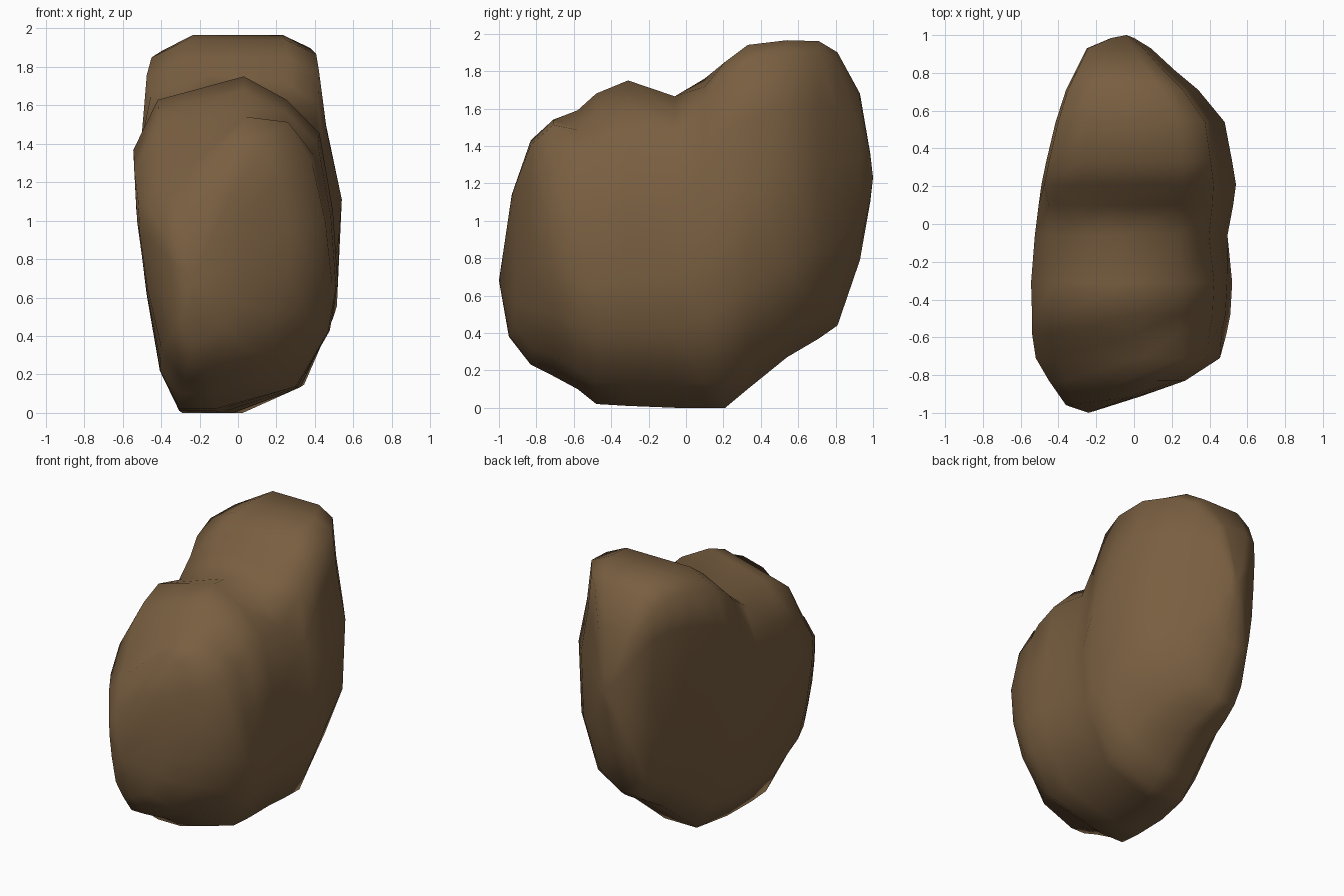
import bpy
import bmesh

cube = bpy.data.objects.get("Cube")
if cube:
    bpy.data.objects.remove(cube, do_unlink=True)

# Matte brown stone
stone = bpy.data.materials.new("brown_stone")
stone.use_nodes = True
brown = (0.19, 0.113, 0.052, 1)
stone.diffuse_color = brown
shader = next(n for n in stone.node_tree.nodes if n.type == "BSDF_PRINCIPLED")
shader.inputs["Base Color"].default_value = brown
shader.inputs["Roughness"].default_value = 0.9

# Unit cross-sections: lopsided front ledge, peaked front lobe, square back lobe
ledge = [(-.5, 0), (-.75, .12), (-.9, .35), (-.98, .55), (-1, .68),
         (-.78, .77), (.15, 1), (.6, .98), (.86, .82), (1, .6),
         (.96, .42), (.8, .25), (.45, .08), (-.2, 0)]
front = [(-.55, 0), (-.74, .12), (-.87, .35), (-.97, .6), (-1, .78),
         (-.76, .93), (.08, 1), (.5, .93), (.82, .83), (.95, .6),
         (1, .38), (.92, .24), (.6, .07), (-.2, 0)]
back = [(-.5, 0), (-.72, .11), (-.86, .31), (-.94, .55), (-1, .8),
        (-.97, .95), (-.6, 1), (.45, 1), (.77, .96), (.85, .79),
        (1, .6), (.95, .3), (.62, .08), (0, 0)]


def mix(a, b, amount):
    return [tuple(p + (q - p) * amount for p, q in zip(m, n)) for m, n in zip(a, b)]


waist, shoulder = mix(front, back, .25), mix(front, back, .65)

# Sections from front to back: profile, y, left x, right x, bottom z, top z, skew
sections = [
    (ledge, -.935, -.36, .04, .38, 1.14, .12),
    (ledge, -.83, -.45, .27, .23, 1.43, 0),
    (ledge, -.71, -.52, .455, .17, 1.54, 0),
    (front, -.58, -.54, .49, .1, 1.59, 0),
    (front, -.48, -.54, .51, .02, 1.68, 0),
    (front, -.31, -.545, .52, .01, 1.75, 0),
    (waist, -.06, -.525, .495, 0, 1.665, 0),
    (shoulder, .1, -.505, .525, 0, 1.76, 0),
    (back, .21, -.49, .54, 0, 1.85, 0),
    (back, .33, -.465, .52, .1, 1.94, 0),
    (back, .54, -.415, .48, .27, 1.965, 0),
    (back, .71, -.36, .34, .37, 1.96, 0),
    (back, .81, -.31, .22, .44, 1.9, 0),
    (back, .93, -.25, .09, .79, 1.68, 0),
    (back, .985, -.12, 0, 1.1, 1.36, 0),
]


def section_points(profile, y, left, right, low, high, skew):
    middle, half = (left + right) / 2, (right - left) / 2
    for u, v in profile:
        yield middle + half * u, y + skew * half * u, low + (high - low) * v


# Loft the sections into one closed boulder
bm = bmesh.new()
rings = [[bm.verts.new(p) for p in section_points(*s)] for s in sections]
for a, b in zip(rings, rings[1:]):
    for i in range(len(a)):
        j = (i + 1) % len(a)
        bm.faces.new((a[i], a[j], b[j], b[i]))

# Close both ends with a shallow fan
for ring, tip in ((rings[0], (-.24, -1, .68)), (rings[-1], (-.04, 1, 1.23))):
    apex = bm.verts.new(tip)
    for i in range(len(ring)):
        bm.faces.new((ring[i], ring[(i + 1) % len(ring)], apex))

bmesh.ops.recalc_face_normals(bm, faces=bm.faces)
for face in bm.faces:
    face.smooth = True

mesh = bpy.data.meshes.new("boulder")
bm.to_mesh(mesh)
bm.free()
mesh.materials.append(stone)
boulder = bpy.data.objects.new("boulder", mesh)
bpy.context.collection.objects.link(boulder)
